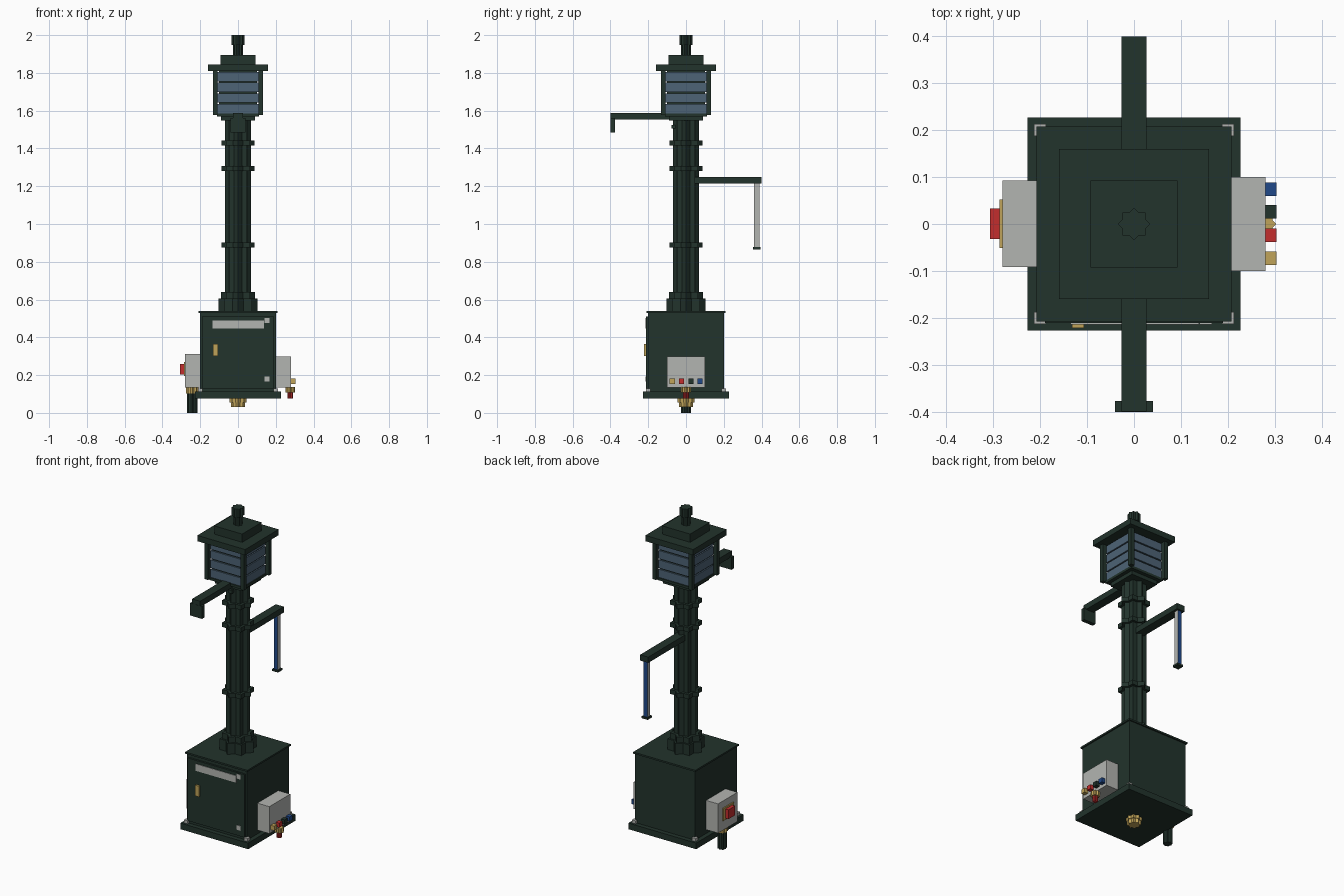
import bpy, bmesh, math

if "Cube" in bpy.data.objects:
    bpy.data.objects.remove(bpy.data.objects["Cube"])


def material(name, rgb):
    m = bpy.data.materials.new(name)
    m.diffuse_color = (*rgb, 1)
    m.use_nodes = True
    m.node_tree.nodes["Principled BSDF"].inputs["Base Color"].default_value = m.diffuse_color
    return m


GREEN = material("dark green", (0.016, 0.033, 0.025))
GREY = material("light grey", (0.45, 0.46, 0.44))
SLATE = material("slate blue", (0.075, 0.125, 0.18))
GOLD = material("brass", (0.53, 0.37, 0.10))
RED = material("red", (0.55, 0.027, 0.027))
BLUE = material("blue", (0.014, 0.065, 0.25))


def finish(name, bm, *mats):
    bmesh.ops.recalc_face_normals(bm, faces=bm.faces)
    me = bpy.data.meshes.new(name)
    bm.to_mesh(me)
    bm.free()
    for m in mats:
        me.materials.append(m)
    ob = bpy.data.objects.new(name, me)
    bpy.context.collection.objects.link(ob)
    return ob


def box(name, x, y, z, mat):
    """Box from (min, max) ranges."""
    bm = bmesh.new()
    bmesh.ops.create_cube(bm, size=1)
    for v in bm.verts:
        v.co = [(a + b) / 2 + c * (b - a) for c, (a, b) in zip(v.co, (x, y, z))]
    return finish(name, bm, mat)


def slab(name, half, z0, z1, mat=GREEN):
    return box(name, (-half, half), (-half, half), (z0, z1), mat)


def star(name, r, z0, z1, mat=GREEN, cx=0, cy=0):
    """Eight-pointed fluted prism, outline of two crossed squares."""
    bm = bmesh.new()
    ring = []
    for i in range(16):
        rad = r if i % 2 == 0 else r * 0.765
        a = i * math.pi / 8
        ring.append(bm.verts.new((cx + rad * math.cos(a), cy + rad * math.sin(a), z0)))
    f = bm.faces.new(ring)
    ext = bmesh.ops.extrude_face_region(bm, geom=[f])["geom"]
    for v in ext:
        if isinstance(v, bmesh.types.BMVert):
            v.co.z = z1
    return finish(name, bm, mat)


# Cabinet
slab("base_plate", 0.227, 0.075, 0.112)
slab("cabinet", 0.2, 0.112, 0.53)
slab("cabinet_lid", 0.208, 0.53, 0.54)
box("door", (-0.19, 0.19), (-0.211, -0.2), (0.13, 0.51), GREEN)
box("door_label", (-0.135, 0.138), (-0.214, -0.21), (0.448, 0.49), GREY)
box("door_handle", (-0.132, -0.107), (-0.222, -0.21), (0.3, 0.365), GOLD)
for z in (0.165, 0.475):
    box("door_hinge", (0.14, 0.166), (-0.214, -0.21), (z, z + 0.028), GREY)

# Corner brackets on the base plate
for sx in (-1, 1):
    for sy in (-1, 1):
        along = lambda s, a, b: tuple(sorted((s * a, s * b)))
        box("bracket_x", along(sx, 0.188, 0.213), along(sy, 0.2, 0.213), (0.112, 0.13), GREY)
        box("bracket_y", along(sx, 0.2, 0.213), along(sy, 0.188, 0.213), (0.112, 0.13), GREY)

# Gland under the base
star("base_gland_collar", 0.044, 0.055, 0.075, GOLD)
star("base_gland", 0.038, 0.03, 0.056, GOLD)

# Socket box on the right
box("socket_box", (0.2, 0.28), (-0.1, 0.1), (0.135, 0.298), GREY)
for y, mat in zip((-0.073, -0.024, 0.026, 0.074), (GOLD, RED, GREEN, BLUE)):
    box("socket_plug", (0.28, 0.304), (y - 0.014, y + 0.014), (0.154, 0.181), mat)
star("socket_gland", 0.026, 0.108, 0.136, GOLD, 0.277)
star("socket_cable", 0.015, 0.075, 0.11, RED, 0.277)

# Switch box on the left
box("switch_box", (-0.28, -0.2), (-0.092, 0.093), (0.135, 0.312), GREY)
box("switch_plate", (-0.287, -0.28), (-0.051, 0.052), (0.195, 0.27), GOLD)
box("switch_button", (-0.307, -0.287), (-0.032, 0.033), (0.204, 0.26), RED)
star("switch_gland", 0.033, 0.102, 0.136, GOLD, -0.242)
star("switch_cable", 0.027, 0.0, 0.104, GREEN, -0.242)

# Fluted column with collars
star("column_foot", 0.103, 0.54, 0.605)
star("column_foot_step", 0.09, 0.605, 0.64)
star("column", 0.068, 0.64, 1.56)
for z in (0.875, 1.28, 1.415):
    star("column_ring", 0.088, z, z + 0.027)

# Lantern housing
slab("housing_neck", 0.09, 1.547, 1.575)
slab("housing_floor", 0.112, 1.57, 1.585)
slab("housing_core", 0.1, 1.585, 1.81)
for i in range(4):
    z = 1.586 + i * 0.0565
    slab("louvre", 0.108, z, z + 0.049, SLATE)
for sx in (-1, 1):
    for sy in (-1, 1):
        x, y = sx * 0.12, sy * 0.12
        box("housing_post", (x - 0.012, x + 0.012), (y - 0.012, y + 0.012), (1.578, 1.81), GREEN)
slab("roof", 0.16, 1.81, 1.845)
slab("roof_step", 0.093, 1.845, 1.895)
star("finial_neck", 0.026, 1.895, 1.95)
star("finial", 0.035, 1.948, 2.0)

# Front arm with drooping tip
box("front_arm", (-0.027, 0.027), (-0.4, -0.04), (1.553, 1.588), GREEN)
box("front_arm_tip", (-0.04, 0.04), (-0.401, -0.377), (1.485, 1.56), GREEN)
box("front_arm_stop", (-0.012, 0.012), (-0.076, -0.05), (1.505, 1.525), GREEN)

# Rear arm with hanging gauge, coloured by face direction
box("rear_arm", (-0.027, 0.027), (0.04, 0.4), (1.215, 1.25), GREEN)
gauge = box("hanging_gauge", (-0.013, 0.013), (0.361, 0.389), (0.878, 1.216), GREY)
gauge.data.materials.append(BLUE)
for p in gauge.data.polygons:
    p.material_index = 1 if abs(p.normal.y) > 0.5 else 0
box("gauge_cap", (-0.02, 0.02), (0.355, 0.395), (0.866, 0.878), GREEN)
